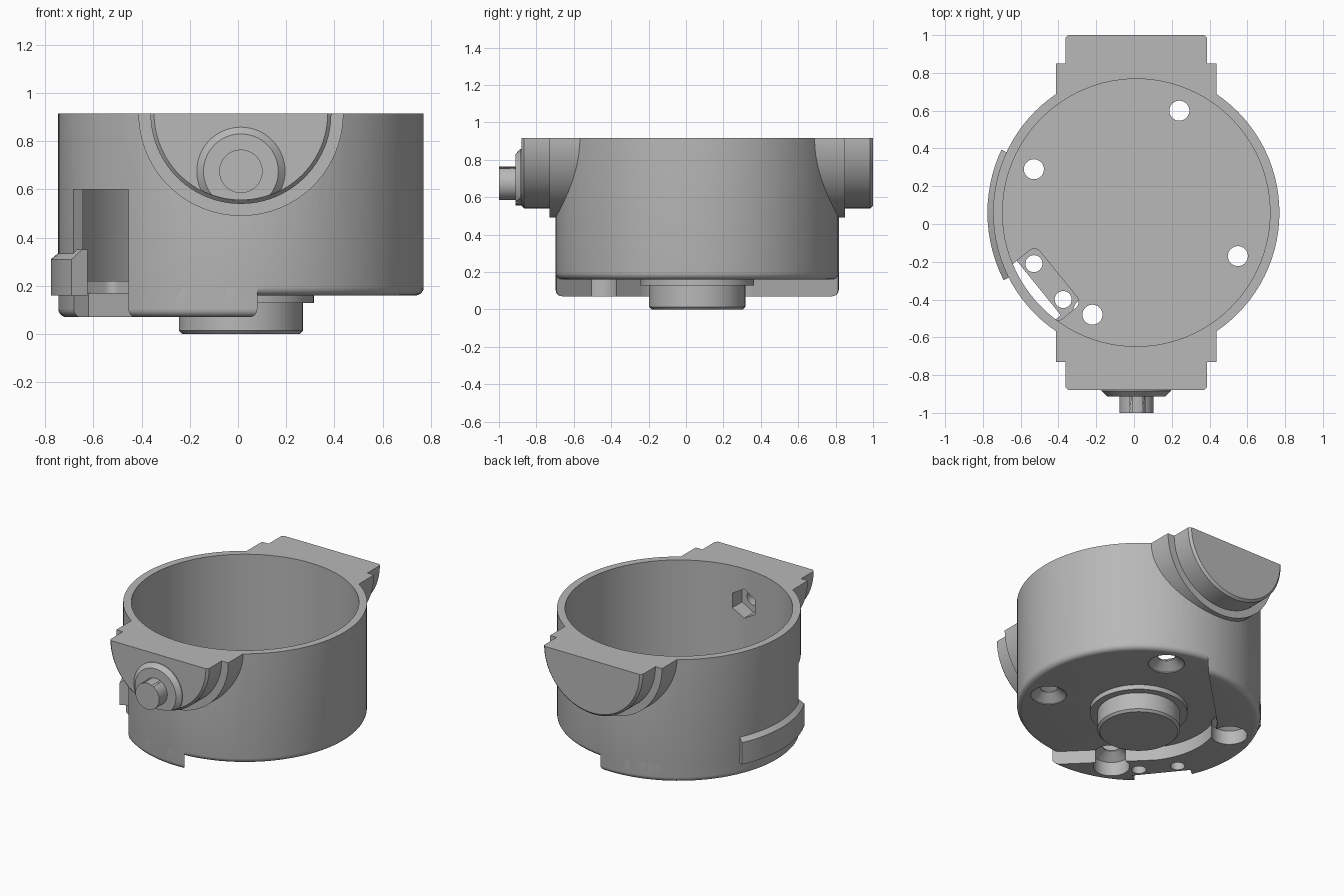
import bpy, bmesh, math
from mathutils import Matrix, Vector

cube = bpy.data.objects.get("Cube")
if cube:
    bpy.data.objects.remove(cube, do_unlink=True)

CX, CY, TOP = 0.012, 0.06, 0.915      # cup axis and rim height
R, R_IN, FLOOR = 0.758, 0.708, 0.22
ALONG_Y = Matrix.Rotation(-math.pi / 2, 4, 'X')

grey = bpy.data.materials.new("plain_grey")
grey.use_nodes = True
colour = (0.48, 0.48, 0.48, 1)
grey.diffuse_color = colour
grey.node_tree.nodes["Principled BSDF"].inputs["Base Color"].default_value = colour


def finish(name, bm, matrix=Matrix()):
    bmesh.ops.recalc_face_normals(bm, faces=bm.faces)
    bm.transform(matrix)
    mesh = bpy.data.meshes.new(name)
    bm.to_mesh(mesh)
    bm.free()
    mesh.materials.append(grey)
    obj = bpy.data.objects.new(name, mesh)
    bpy.context.collection.objects.link(obj)
    return obj


def lathe(name, profile, at=(CX, CY, 0), turn=Matrix(), steps=96, closed=False):
    """Spin (radius, height) points around the z axis, then turn and place."""
    bm = bmesh.new()
    verts = [bm.verts.new((r, 0, z)) for r, z in profile]
    edges = [bm.edges.new(pair) for pair in zip(verts, verts[1:])]
    if closed:
        edges.append(bm.edges.new((verts[-1], verts[0])))
    bmesh.ops.spin(bm, geom=verts + edges, cent=(0, 0, 0), axis=(0, 0, 1),
                   angle=math.tau, steps=steps)
    bmesh.ops.remove_doubles(bm, verts=bm.verts, dist=1e-5)
    return finish(name, bm, Matrix.Translation(at) @ turn)


def rod(name, r, a, b, at=(CX, CY, 0), turn=Matrix(), steps=48):
    return lathe(name, [(0, a), (r, a), (r, b), (0, b)], at, turn, steps)


def prism(name, points, z0, z1, matrix=Matrix()):
    bm = bmesh.new()
    low = [bm.verts.new((x, y, z0)) for x, y in points]
    high = [bm.verts.new((x, y, z1)) for x, y in points]
    bm.faces.new(low)
    bm.faces.new(high)
    for i in range(len(points)):
        j = (i + 1) % len(points)
        bm.faces.new((low[i], low[j], high[j], high[i]))
    return finish(name, bm, matrix)


def rectangle(x0, x1, y0, y1):
    return [(x0, y0), (x1, y0), (x1, y1), (x0, y1)]


def combine(target, tool, operation):
    mod = target.modifiers.new("combine", 'BOOLEAN')
    mod.operation, mod.solver, mod.object = operation, 'EXACT', tool
    bpy.context.view_layer.objects.active = target
    bpy.ops.object.modifier_apply(modifier=mod.name)
    bpy.data.objects.remove(tool, do_unlink=True)


def rounded_foot(radius, z, f=0.035, n=5):
    """Profile from the axis out to a filleted bottom edge."""
    arc = [math.pi / 2 * i / n for i in range(n + 1)]
    return [(0, z)] + [(radius - f + f * math.sin(a), z + f - f * math.cos(a)) for a in arc]


# Cup body
housing = lathe("housing", rounded_foot(R, 0.16) + [(R, 1.0), (0, 1.0)])

# Raised pad under one side, with a flared cut-out around the centre
pad = lathe("pad", rounded_foot(R - 0.001, 0.07) + [(R - 0.001, 0.2), (0, 0.2)])
angles = [math.radians(143 + 74 * i / 20) for i in range(21)]
cutout = [(0.49 * math.cos(a), 0.49 * math.sin(a)) for a in angles]
cutout += [(0.4, -1.085), (1.2, -1.085), (1.2, 1.085), (0.4, 1.085)]
combine(pad, prism("pad_cutout", cutout, -0.1, 0.4, Matrix.Translation((CX, CY, 0))), 'DIFFERENCE')
combine(housing, pad, 'UNION')

# Stepped half-round trunnions, front and back
half = [(0.425, 0.79), (0.375, 0.79), (0.375, 0.925), (0.36, 0.94), (0, 0.94)]
steps_profile = [(r, -y) for r, y in reversed(half)] + half
combine(housing, lathe("trunnions", steps_profile, (CX, CY, TOP), ALONG_Y), 'UNION')

# Front collar trimmed to the trunnion, with the spigot on it
AXIS = (CX, 0, 0.675)
collar = lathe("collar", [(0, -0.912), (0.155, -0.912), (0.183, -0.885), (0.183, -0.8), (0, -0.8)],
               AXIS, ALONG_Y, 64)
combine(collar, rod("collar_trim", 0.359, -1.2, -0.5, (CX, 0, TOP), ALONG_Y, 96), 'INTERSECT')
combine(housing, collar, 'UNION')
combine(housing, rod("spigot", 0.09, -1.0, -0.82, AXIS, ALONG_Y), 'UNION')

# Bearing boss under the floor
boss = lathe("boss", [(0, 0), (0.243, 0), (0.257, 0.014), (0.257, 0.128), (0.303, 0.128),
                      (0.303, 0.19), (0, 0.19)])
combine(housing, boss, 'UNION')

# Level rim and hollow interior
combine(housing, prism("rim_cut", rectangle(-2, 2, -2, 2), TOP, 2), 'DIFFERENCE')
combine(housing, rod("hollow", R_IN, FLOOR, 2, steps=96), 'DIFFERENCE')

# Hexagonal nut pocket and bore through the spigot
combine(housing, rod("nut_pocket", 0.1, -0.75, -0.4, AXIS,
                     ALONG_Y @ Matrix.Rotation(math.pi / 6, 4, 'Z'), 6), 'DIFFERENCE')
combine(housing, rod("bore", 0.05, -1.2, -0.6, AXIS, ALONG_Y), 'DIFFERENCE')

# Side window, open to below, and the shallow pocket inside it
SIDE = Matrix.Translation((CX, CY, 0)) @ Matrix.Rotation(math.radians(219), 4, 'Z')
combine(housing, prism("window", rectangle(0.652, 1, -0.2, 0.17), -0.1, 0.6, SIDE), 'DIFFERENCE')


def rounded_rectangle(x0, x1, y0, y1, r=0.04):
    points = []
    for k, (x, y) in enumerate([(x1 - r, y1 - r), (x0 + r, y1 - r), (x0 + r, y0 + r), (x1 - r, y0 + r)]):
        for i in range(5):
            a = math.pi / 2 * (k + i / 4)
            points.append((x + r * math.cos(a), y + r * math.sin(a)))
    return points


combine(housing, prism("pocket", rounded_rectangle(0.525, 0.7, -0.2, 0.19), 0.17, 0.4, SIDE), 'DIFFERENCE')

# Countersunk fixing holes
for x, y in [(0.24, 0.6), (-0.53, 0.29), (0.55, -0.17), (-0.22, -0.48)]:
    sink = [(0, -0.1), (0.112, -0.1), (0.112, 0.165), (0.053, 0.212), (0.053, 0.4), (0, 0.4)]
    combine(housing, lathe("countersink", sink, (x, y, 0), steps=32), 'DIFFERENCE')

# Small holes in the pocket
for x, y in [(-0.53, -0.21), (-0.375, -0.4)]:
    combine(housing, rod("pin_hole", 0.045, -0.1, 0.4, (x, y, 0), steps=32), 'DIFFERENCE')

# Curved rail on the outer wall
rail = lathe("side_rail", [(0.715, 0.16), (0.788, 0.16), (0.788, 0.31), (0.74, 0.35), (0.715, 0.35)],
             closed=True)
wedge = [(0, 0)] + [(2 * math.cos(a), 2 * math.sin(a)) for a in (math.radians(155), math.radians(207))]
combine(rail, prism("rail_wedge", wedge, 0, 1, Matrix.Translation((CX, CY, 0))), 'INTERSECT')

# Smooth curved walls, crisp edges
for obj in (housing, rail):
    bpy.ops.object.select_all(action='DESELECT')
    obj.select_set(True)
    bpy.context.view_layer.objects.active = obj
    bpy.ops.object.shade_smooth_by_angle(angle=math.radians(25))
